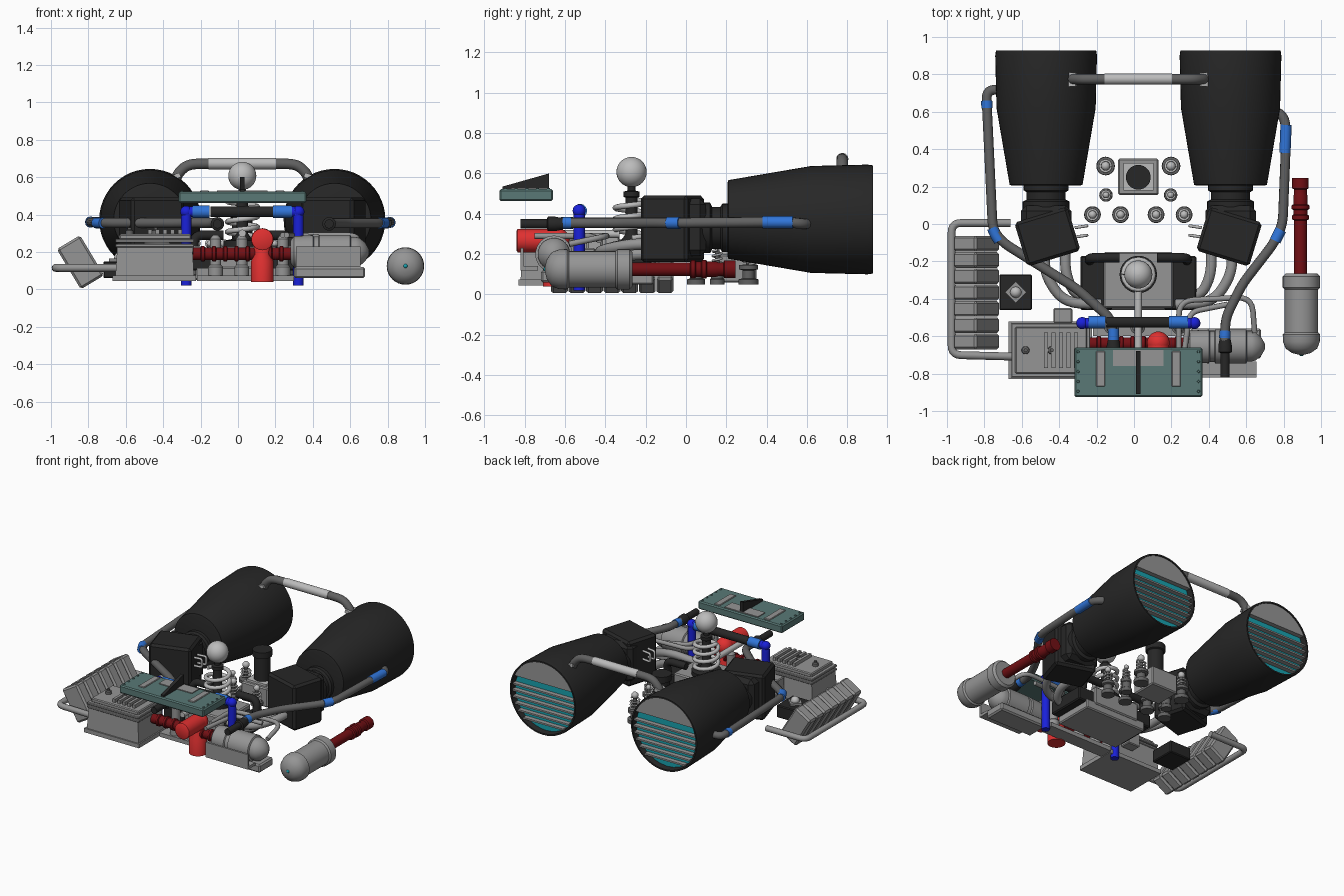
import bpy, bmesh
from math import radians, sin, cos, pi, sqrt
from mathutils import Vector, Matrix

if "Cube" in bpy.data.objects:
    bpy.data.objects.remove(bpy.data.objects["Cube"])

C = 0.023  # centre line of the mirrored parts

def mat(name, *rgb):
    m = bpy.data.materials.new(name)
    m.diffuse_color = (*rgb, 1)
    m.use_nodes = True
    m.node_tree.nodes["Principled BSDF"].inputs["Base Color"].default_value = m.diffuse_color
    return m

GREY = mat("grey", .3, .3, .3)
BLACK = mat("black", .02, .02, .02)
DARK = mat("rubber", .12, .12, .12)
LIGHT = mat("light_metal", .5, .5, .5)
TEAL = mat("panel_teal", .1, .19, .18)
CYAN = mat("glow", .01, .36, .43)
RED = mat("red", .75, .03, .03)
MAROON = mat("maroon", .17, .005, .007)
BLUE = mat("blue", .03, .18, .7)
NAVY = mat("deep_blue", .01, .015, .7)

def finish(bm, name, m, matrix=Matrix()):
    bmesh.ops.remove_doubles(bm, verts=bm.verts, dist=1e-5)
    bmesh.ops.recalc_face_normals(bm, faces=bm.faces)
    me = bpy.data.meshes.new(name)
    bm.to_mesh(me)
    bm.free()
    o = bpy.data.objects.new(name, me)
    bpy.context.collection.objects.link(o)
    o.matrix_world = matrix
    me.materials.append(m or GREY)
    bpy.ops.object.select_all(action='DESELECT')
    o.select_set(True)
    bpy.context.view_layer.objects.active = o
    bpy.ops.object.shade_smooth_by_angle(angle=radians(35))
    return o

def box(name, xs, ys, zs, m=None, bevel=0, taper=(1, 1), rot=(0, 'Z')):
    """Box from ranges; taper scales the top face; rot turns about its centre."""
    bm = bmesh.new()
    bmesh.ops.create_cube(bm, size=1)
    for v in bm.verts:
        v.co = Vector((v.co.x * (xs[1]-xs[0]), v.co.y * (ys[1]-ys[0]), v.co.z * (zs[1]-zs[0])))
        if v.co.z > 0:
            v.co.x *= taper[0]
            v.co.y *= taper[1]
    if bevel:
        bmesh.ops.bevel(bm, geom=bm.edges[:], offset=bevel, segments=1, affect='EDGES')
    mid = Vector((sum(xs), sum(ys), sum(zs))) / 2
    return finish(bm, name, m, Matrix.Translation(mid) @ Matrix.Rotation(radians(rot[0]), 4, rot[1]))

def lathe(name, prof, loc, axis='Z', m=None, n=32):
    """Revolve (distance along axis, radius) pairs; distances are from loc."""
    bm = bmesh.new()
    rings = [[bm.verts.new((max(r, 1e-4)*cos(2*pi*i/n), max(r, 1e-4)*sin(2*pi*i/n), t))
              for i in range(n)] for t, r in prof]
    for a, b in zip(rings, rings[1:]):
        for i in range(n):
            bm.faces.new((a[i], a[(i+1) % n], b[(i+1) % n], b[i]))
    bm.faces.new(rings[0])
    bm.faces.new(rings[-1])
    d = {'X': (1, 0, 0), 'Y': (0, 1, 0), 'Z': (0, 0, 1)}[axis]
    rot = Vector((0, 0, 1)).rotation_difference(Vector(d)).to_matrix().to_4x4()
    return finish(bm, name, m, Matrix.Translation(loc) @ rot)

def ball(name, loc, r, m=None):
    return lathe(name, [(-r*cos(pi*i/16), r*sin(pi*i/16)) for i in range(17)], loc, 'Z', m)

def tube(name, pts, r, m=None, d=.05):
    """Pipe along points with corners rounded over distance d."""
    P = [Vector(p) for p in pts]
    path = [P[0]]
    for a, b, c in zip(P, P[1:], P[2:]):
        if d:
            s = b + (a-b).normalized() * min(d, (a-b).length*.45)
            e = b + (c-b).normalized() * min(d, (c-b).length*.45)
            path += [s*(1-t)**2 + b*2*t*(1-t) + e*t*t for t in (0, .2, .4, .6, .8, 1)]
        else:
            path.append(b)
    path.append(P[-1])
    cu = bpy.data.curves.new(name, 'CURVE')
    cu.dimensions, cu.bevel_depth, cu.bevel_resolution, cu.use_fill_caps = '3D', r, 4, True
    sp = cu.splines.new('POLY')
    sp.points.add(len(path)-1)
    for q, p in zip(sp.points, path):
        q.co = (*p, 1)
    sp.use_smooth = True
    o = bpy.data.objects.new(name, cu)
    bpy.context.collection.objects.link(o)
    cu.materials.append(m or GREY)
    bpy.ops.object.select_all(action='DESELECT')
    o.select_set(True)
    bpy.context.view_layer.objects.active = o
    bpy.ops.object.convert(target='MESH')

def spring(name, x, y, z0, z1, R, r, turns, m=LIGHT):
    n = int(turns*16)
    tube(name, [(x+R*cos(i*pi/8), y+R*sin(i*pi/8), z0+(z1-z0)*i/n) for i in range(n+1)], r, m, 0)

# thrusters, slatted outlets, intake boxes
for s, side in ((-1, "left"), (1, "right")):
    x, z = C + s*.493, .372
    lathe(side+"_thruster", [(.205, .18), (.21, .195), (.62, .265), (.9, .272), (.927, .268),
                             (.927, .257), (.88, .25)], (x, 0, z), 'Y', BLACK, 48)
    lathe(side+"_outlet_glow", [(.882, .25), (.888, .25)], (x, 0, z), 'Y', CYAN)
    bm = bmesh.new()
    a0 = .42
    arc = [a0 + (pi-2*a0)*i/20 for i in range(21)]
    f = bm.faces.new([bm.verts.new((.257*cos(a), .922, .257*sin(a))) for a in arc])
    ext = bmesh.ops.extrude_face_region(bm, geom=[f])
    bmesh.ops.translate(bm, verts=[v for v in ext['geom'] if isinstance(v, bmesh.types.BMVert)], vec=(0, -.04, 0))
    finish(bm, side+"_outlet_cover", None, Matrix.Translation((x, 0, z)))
    for i in range(6):
        dz = .04 - i*.046
        h = sqrt(.25**2 - dz*dz)
        box(side+"_outlet_slat", (x-h, x+h), (.886, .922), (z+dz-.006, z+dz+.006))
    lathe(side+"_neck", [(.05, .125), (.12, .125), (.13, .105), (.17, .105), (.18, .12), (.21, .12)],
          (x, 0, .33), 'Y', BLACK)
    xi = x - s*.007
    box(side+"_intake_box", (xi-.148, xi+.148), (-.19, .055), (.16, .49), BLACK, .016, (1, 1), (-17*s, 'Z'))
    box(side+"_intake_adapter", (x-.135, x+.135), (-.02, .1), (.19, .475), BLACK, .03)
    for k in (0, 2):  # inner clips
        tube(side+"_clip", [(C+s*.34, -.07+k*.025, .4), (C+s*.275, -.06+k*.025, .4),
                            (C+s*.275, -.06+k*.025, .34), (C+s*.34, -.07+k*.025, .34)], .008, LIGHT, .015)
    # bridge handle ends
    tube(side+"_bridge_elbow", [(C+s*.36, .775, .57), (C+s*.345, .775, .62), (C+s*.29, .775, .67),
                                (C+s*.17, .775, .672)], .028, DARK)
    box(side+"_bridge_foot", (C+s*.36-.03, C+s*.36+.03), (.735, .81), (.59, .615), LIGHT, 0, (1, 1), (20*s, 'Y'))
    # exhaust pipes sweeping into the centre
    for q, zp in ((0, .25), (.11, .2)):
        tube(side+"_exhaust_pipe", [(C+s*(.5-q), -.12, zp), (C+s*(.5-q), -.27, zp),
                                    (C+s*(.4-q*.6), -.42+q*.3, zp-.03), (C+s*.2, -.43+q*.5, zp-.05)], .028, None, .1)
    # centre block cheeks and elbow pipes
    box(side+"_cheek", (C+s*.225-.085, C+s*.225+.085), (-.46, -.17), (.1, .2), BLACK, .008)
    tube(side+"_cheek_pipe", [(C+s*.26, -.2, .16), (C+s*.26, -.18, .29), (C+s*.1, -.18, .29)], .026, BLACK)
    # front handle legs
    xh = C + s*.3
    tube(side+"_handle_leg", [(xh, -.53, .02), (xh, -.53, .415), (C+s*.25, -.53, .415)], .028, NAVY, .04)
    ball(side+"_handle_knob", (xh, -.53, .415), .032, NAVY)
    lathe(side+"_handle_grip", [(C+s*.17-.005, .034), (C+s*.265, .034)], (0, -.525, .415), 'X', BLUE)
lathe("bridge_bar", [(C-.18, .03), (C+.18, .03)], (0, .775, .672), 'X', LIGHT)
lathe("handle_bar", [(C-.17, .029), (C+.17, .029)], (0, -.525, .415), 'X', BLACK)

# side hoses with bands and plugs
HL = [(-.7, .72, .36), (-.79, .715, .36), (-.785, .6, .36), (-.755, -.03, .355), (-.7, -.1, .355),
      (-.3, -.35, .355), (-.12, -.51, .355), (-.11, -.62, .355)]
HR = [(.72, .62, .35), (.8, .58, .35), (.815, .5, .36), (.795, 0, .355), (.75, -.1, .355),
      (.58, -.32, .355), (.49, -.5, .355), (.485, -.64, .355)]
tube("left_hose", HL, .026, DARK)
tube("right_hose", HR, .026, DARK)
for p in ([(-.788, .66, .36), (-.786, .62, .36)], [(-.757, -.02, .355), (-.74, -.06, .355), (-.72, -.09, .355)],
          [(-.11, -.56, .355), (-.11, -.62, .355)], [(.813, .53, .358), (.807, .38, .358)],
          [(.785, -.03, .355), (.755, -.09, .355)], [(.487, -.57, .355), (.485, -.61, .355)]):
    tube("hose_band", p, .03, BLUE)
for x in (-.11, .487):
    lathe("hose_plug", [(-.82, .024), (-.69, .024), (-.685, .036), (-.65, .036), (-.61, .028)], (x, 0, .35), 'Y', BLACK)

# front teal panel with fin, strips and rivets
box("panel", (C-.342, C+.342), (-.925, -.66), (.463, .522), TEAL, .008)
box("panel_patch", (C-.135, C+.135), (-.76, -.675), (.515, .528))
for s in (-1, 1):
    box("panel_strip", (C+s*.202-.024, C+s*.202+.024), (-.87, -.68), (.515, .528), None, .004)
    for k in range(5):
        lathe("panel_rivet", [(0, .008), (.006, .006)], (C+s*.322, -.895+k*.053, .522), 'Z', TEAL, 8)
bm = bmesh.new()
for dx in (-.012, .012):
    bm.faces.new([bm.verts.new((C+dx, y, z)) for y, z in ((-.91, .52), (-.68, .52), (-.68, .6), (-.91, .535))])
bmesh.ops.bridge_loops(bm, edges=bm.edges[:])
finish(bm, "panel_fin", BLACK)

# centre block with spring-mounted ball
box("centre_base", (C-.25, C+.25), (-.46, -.16), (.05, .12), None, .008)
box("centre_block", (C-.185, C+.185), (-.45, -.15), (.1, .23), None, .008)
lathe("spring_mount", [(.22, .1), (.26, .1), (.27, .05), (.3, .03), (.48, .03), (.485, .04), (.51, .04),
                       (.515, .02), (.56, .02)], (C, -.27, 0), 'Z', BLACK)
spring("main_spring", C, -.27, .28, .47, .08, .014, 3.5)
ball("spring_ball", (C, -.27, .607), .075, LIGHT)
tube("centre_rod", [(C, -.33, .3), (C, -.68, .3)], .02, LIGHT)

# rear box with stack, small sprung posts
box("rear_box", (C-.108, C+.108), (.155, .35), (.06, .2), None, .008)
box("rear_box_lid", (C-.08, C+.08), (.18, .325), (.2, .215), LIGHT)
lathe("rear_stack", [(.2, .055), (.38, .055), (.385, .066), (.43, .066)], (C, .25, 0), 'Z', BLACK)
for s in (-1, 1):
    for dx, y, k in ((.175, .31, 1), (.173, .155, .72), (.245, .05, .9), (.095, .05, .9)):
        x = C+s*dx
        lathe("post_base", [(.05, .05*k), (.075, .05*k), (.08, .03), (.12, .03), (.125, .048*k), (.145, .048*k),
                            (.15, .012), (.24, .012)], (x, y, 0), 'Z', DARK, 20)
        spring("post_spring", x, y, .15, .22, .03*k, .006, 3)
        ball("post_ball", (x, y, .245), .024*k, LIGHT)

# left rib pack, frame pipe and black socket
for i in range(7):
    y = -.105 - i*.0872
    box("cooling_rib", (-.915, -.77), (y-.042, y+.042), (.02, .27), None, .012, (1, 1), (-31, 'Y'))
tube("rib_frame", [(-.66, .005, .115), (-.975, .005, .115), (-.975, -.7, .115), (-.6, -.71, .115)], .021)
box("socket", (-.72, -.545), (-.46, -.27), (.06, .15), BLACK, .006)
box("socket_plate", (-.672, -.592), (-.405, -.325), (.15, .165), None, 0, (1, 1), (45, 'Z'))
ball("socket_ball", (-.632, -.365, .17), .03, LIGHT)

# front left ribbed case
box("case_base", (-.67, -.225), (-.83, -.52), (.045, .075))
box("case_body", (-.655, -.235), (-.82, -.53), (.075, .245), None, 0, (.95, .94))
for z in (.225, .25):
    box("case_rim", (-.655, -.235), (-.82, -.53), (z, z+.018), None, .004)
box("case_lid", (-.635, -.25), (-.8, -.55), (.265, .295), None, .006)
for i in range(5):
    box("case_fin", (-.48+i*.04, -.46+i*.04), (-.77, -.58), (.29, .32))
for x in (-.58, -.44):
    lathe("case_knob", [(.29, .022), (.315, .02), (.32, .01), (.33, .01)], (x, -.675, 0), 'Z', DARK, 12)
box("case_port", (-.43, -.33), (-.53, -.45), (.13, .23), None, .006)

# front right tank with tray and pipe
lathe("front_tank", [(.28, .06), (.3, .085), (.4, .09), (.405, .082), (.43, .082), (.435, .092), (.6, .092),
                     (.605, .08), (.63, .08), (.65, .075), (.68, .05), (.7, .015)], (0, -.655, .2), 'X')
box("tank_bracket", (.31, .655), (-.82, -.735), (.12, .14))
box("tank_bracket_front", (.31, .655), (-.82, -.805), (.12, .23))
box("tank_tray", (.3, .68), (-.72, -.56), (.06, .12), None, .01)
tube("tank_pipe", [(.24, -.66, .29), (.24, -.41, .29), (.63, -.39, .29), (.645, -.58, .25)], .015, None, .08)
tube("tank_pipe_low", [(.26, -.75, .29), (.28, -.6, .29), (.3, -.47, .29), (.5, -.43, .27)], .015)

# central red valve and ribbed pipe
ribs = [(-.24, .034)]
for i in range(8):
    t = -.2 + i*.06
    ribs += [(t, .034), (t+.004, .042), (t+.02, .042), (t+.024, .034)]
lathe("cross_pipe", ribs + [(.29, .034)], (0, -.64, .19), 'X', MAROON)
lathe("valve_barrel", [(-.84, .05), (-.835, .058), (-.63, .058)], (.13, 0, .267), 'Y', RED)
lathe("valve_stem", [(.04, .06), (.15, .06), (.19, .045), (.267, .045)], (.13, -.65, 0), 'Z', RED)
ball("valve_dome", (.13, -.635, .267), .06, RED)
box("base_rail", (-.22, .3), (-.6, -.5), (.045, .075))
for x in (-.12, .02, .24):
    lathe("rail_post", [(.05, .04), (.12, .04), (.13, .03), (.27, .03), (.29, .015)], (x, -.55, 0), 'Z', None, 20)

# right side bottle with ribbed nozzle
lathe("side_bottle", [(-.7, .01), (-.69, .05), (-.665, .085), (-.63, .098), (-.59, .1), (-.58, .09), (-.35, .09),
                      (-.34, .1), (-.28, .1), (-.265, .085)], (.895, 0, .125), 'Y')
ball("bottle_cap", (.895, -.695, .125), .012, CYAN)
lathe("side_nozzle", [(-.27, .034), (.02, .034), (.025, .045), (.045, .045), (.05, .038), (.075, .038), (.08, .047),
                      (.1, .047), (.105, .038), (.15, .038), (.16, .034), (.185, .034), (.19, .044), (.245, .044)],
      (.89, 0, .125), 'Y', MAROON)
